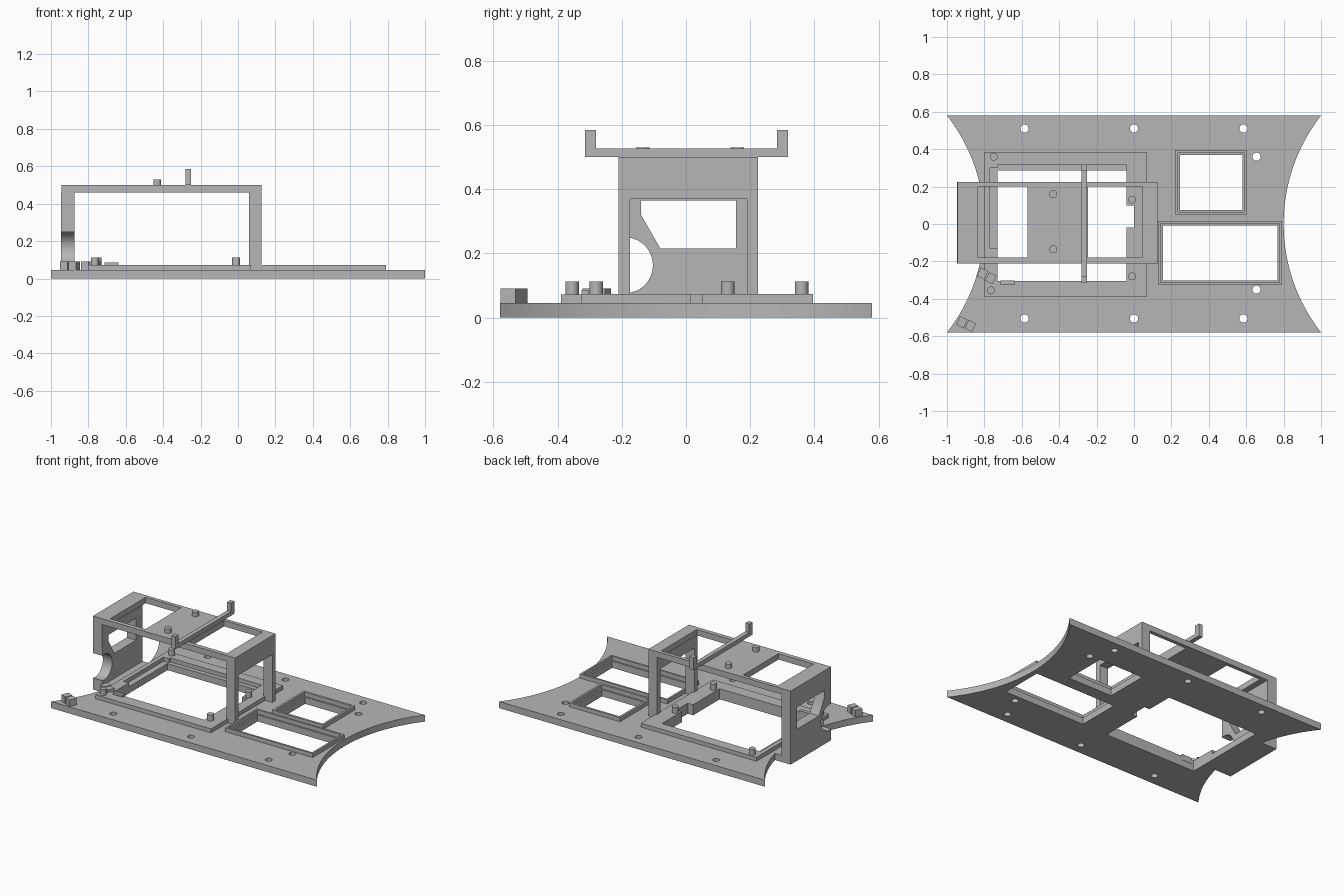
import bpy
from math import sin, cos, radians, asin
from mathutils import Matrix

cube = bpy.data.objects.get("Cube")
if cube:
    bpy.data.objects.remove(cube)

grey = bpy.data.materials.new("plain grey")
grey.use_nodes = True
colour = (0.47, 0.47, 0.47, 1)
grey.diffuse_color = colour
grey.node_tree.nodes["Principled BSDF"].inputs["Base Color"].default_value = colour

# Maps profile (u, v, depth) to world (y, z, x) for upright walls
UPRIGHT = Matrix(((0, 0, 1, 0), (1, 0, 0, 0), (0, 1, 0, 0), (0, 0, 0, 1)))


def rect(x0, x1, y0, y1):
    return [(x0, y0), (x1, y0), (x1, y1), (x0, y1)]


def arc(cx, cy, r, a0, a1, steps):
    angles = [radians(a0 + (a1 - a0) * i / steps) for i in range(steps + 1)]
    return [(cx + r * cos(a), cy + r * sin(a)) for a in angles]


def circle(cx, cy, r):
    return arc(cx, cy, r, 0, 345, 23)


def slab(name, loops, low, high, matrix=None):
    """Extrude an outline (first loop) with holes (other loops) from low to high."""
    curve = bpy.data.curves.new(name, "CURVE")
    curve.dimensions = "2D"
    curve.fill_mode = "BOTH"
    curve.extrude = (high - low) / 2
    for loop in loops:
        spline = curve.splines.new("POLY")
        spline.points.add(len(loop) - 1)
        for point, (u, v) in zip(spline.points, loop):
            point.co = (u, v, 0, 1)
        spline.use_cyclic_u = True
    obj = bpy.data.objects.new(name, curve)
    bpy.context.collection.objects.link(obj)
    bpy.ops.object.select_all(action="DESELECT")
    obj.select_set(True)
    bpy.context.view_layer.objects.active = obj
    bpy.ops.object.convert(target="MESH")
    obj = bpy.context.view_layer.objects.active
    obj.data.transform(Matrix.Translation((0, 0, (low + high) / 2)))
    if matrix:
        obj.data.transform(matrix)
    obj.data.materials.clear()
    obj.data.materials.append(grey)
    bpy.ops.object.shade_smooth_by_angle(angle=radians(30))
    return obj


def block(name, x, y, z, turn=0):
    """Box from centre-based x, y ranges, turned about its own upright axis."""
    cx, cy = sum(x) / 2, sum(y) / 2
    hx, hy = (x[1] - x[0]) / 2, (y[1] - y[0]) / 2
    spin = Matrix.Translation((cx, cy, 0)) @ Matrix.Rotation(radians(turn), 4, "Z")
    return slab(name, [rect(-hx, hx, -hy, hy)], z[0], z[1], spin)


# Base plate with scooped ends, windows and screw holes
half, inset = 0.58, 0.2
radius = (half ** 2 + inset ** 2) / (2 * inset)
sweep = asin(half / radius) * 57.29578
centre = 0.8 + radius
outline = arc(centre, 0, radius, 180 + sweep, 180 - sweep, 32)
outline += arc(-centre, 0, radius, sweep, -sweep, 32)
notch = [(-0.04, -0.02), (0, -0.02), (0, 0.1), (-0.04, 0.1)]
main_window = [(-0.73, -0.305), (-0.04, -0.305)] + notch + [(-0.04, 0.285), (-0.73, 0.285)]
square = (0.22, 0.605, 0.05, 0.395)
oblong = (0.13, 0.79, -0.325, 0.015)


def shrink(box, d):
    return rect(box[0] + d, box[1] - d, box[2] + d, box[3] - d)


holes = [circle(x, y, 0.022) for x in (-0.585, 0, 0.585) for y in (-0.505, 0.51)]
holes += [circle(0.655, y, 0.022) for y in (-0.35, 0.36)]
slab("base_plate", [outline, main_window, shrink(square, 0.026), shrink(oblong, 0.024)] + holes, 0, 0.045)

# Raised lips round the two small windows
slab("square_window_lip", [shrink(square, 0), shrink(square, 0.015)], 0.045, 0.073)
slab("oblong_window_lip", [shrink(oblong, 0), shrink(oblong, 0.013)], 0.045, 0.073)

# Raised rim round the main window, with a ledge on two sides
rim_hole = [(-0.73, -0.305), (-0.04, -0.305)] + notch
rim_hole += [(-0.04, 0.315), (-0.73, 0.315), (-0.73, 0.3), (-0.77, 0.3), (-0.77, -0.13), (-0.73, -0.13)]
slab("main_window_rim", [rect(-0.8, 0.07, -0.39, 0.385), rim_hole], 0.045, 0.072)
block("rim_stop", (-0.715, -0.64), (-0.325, -0.303), (0.045, 0.085))

# Mounting pegs on the rim
for x, y in ((-0.75, 0.36), (-0.765, -0.355), (-0.01, 0.13), (-0.01, -0.28)):
    slab("rim_peg", [circle(x, y, 0.021)], 0.07, 0.112)

# Upright end wall with a slanted window and a round bite at its front edge
front, back, deck_low, deck_top = -0.21, 0.225, 0.46, 0.5
wall = [(front, 0), (back, 0), (back, deck_low), (front, deck_low)]
wall += arc(-0.19, 0.163, 0.087, 103, -103, 24)
wall_window = [(-0.14, 0.365), (0.155, 0.365), (0.155, 0.215), (-0.08, 0.215), (-0.14, 0.32)]
slab("end_wall", [wall, wall_window], -0.945, -0.875, UPRIGHT)
block("end_wall_foot", (-0.876, -0.78), (front, back), (0, 0.045))

# Upright portal on the other end
portal = [(front, 0.045), (-0.175, 0.045), (-0.175, 0.37), (0.19, 0.37),
          (0.19, 0.045), (back, 0.045), (back, deck_low), (front, deck_low)]
slab("portal", [portal], 0.06, 0.125, UPRIGHT)

# Top deck with two openings and two pegs
slab("top_deck", [rect(-0.945, 0.125, front, back),
                  rect(-0.835, -0.57, -0.18, 0.2),
                  rect(-0.245, 0.045, -0.18, 0.2)], deck_low, deck_top)
for y in (-0.135, 0.16):
    slab("deck_peg", [circle(-0.432, y, 0.021)], deck_top, 0.53)

# Cross bar with upturned ends
bar = [(-0.315, 0.5), (0.318, 0.5), (0.318, 0.585), (0.283, 0.585), (0.283, 0.527),
       (-0.28, 0.527), (-0.28, 0.585), (-0.315, 0.585)]
slab("cross_bar", [bar], -0.28, -0.25, UPRIGHT)

# Small paired clips near the front corner and the rim
for x, y, low in ((-0.92, -0.525, 0.04), (-0.875, -0.545, 0.04),
                  (-0.81, -0.265, 0.04), (-0.765, -0.29, 0.07)):
    block("clip", (x - 0.022, x + 0.022), (y - 0.025, y + 0.025), (low, 0.09), -25)
